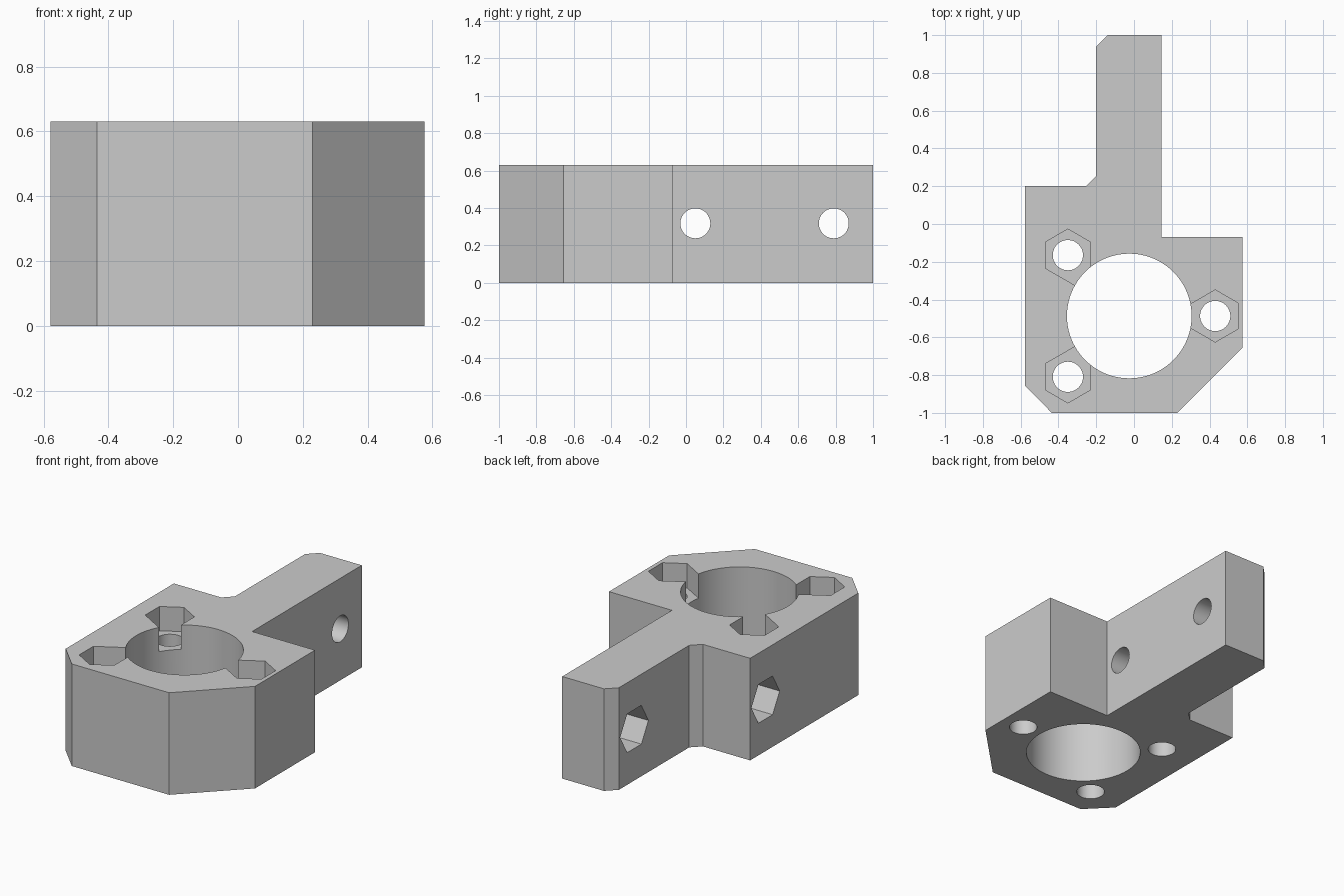
import bpy, bmesh
from math import radians, cos, sin, pi
from mathutils import Matrix, Vector

cube = bpy.data.objects.get("Cube")
if cube:
    bpy.data.objects.remove(cube, do_unlink=True)

HEIGHT = 0.63
BORE = (-0.025, -0.487)
NUT_R = 0.138          # corner radius of the nut pockets
BOLT_R = 0.08

grey = bpy.data.materials.new("light_grey")
grey.use_nodes = True
colour = (0.6, 0.6, 0.6, 1)
grey.diffuse_color = colour
grey.node_tree.nodes["Principled BSDF"].inputs["Base Color"].default_value = colour


def prism(name, points, low, high, frame=Matrix()):
    """Extrude a 2D outline from low to high along the frame's z axis."""
    bm = bmesh.new()
    face = bm.faces.new([bm.verts.new((x, y, low)) for x, y in points])
    new = bmesh.ops.extrude_face_region(bm, geom=[face])["geom"]
    verts = [v for v in new if isinstance(v, bmesh.types.BMVert)]
    bmesh.ops.translate(bm, verts=verts, vec=(0, 0, high - low))
    bmesh.ops.recalc_face_normals(bm, faces=bm.faces)
    bm.transform(frame)
    mesh = bpy.data.meshes.new(name)
    bm.to_mesh(mesh)
    bm.free()
    mesh.materials.append(grey)
    obj = bpy.data.objects.new(name, mesh)
    bpy.context.collection.objects.link(obj)
    return obj


def ring(centre, radius, sides, start=0.0):
    return [(centre[0] + radius * cos(start + 2 * pi * i / sides),
             centre[1] + radius * sin(start + 2 * pi * i / sides)) for i in range(sides)]


def open_nut(centre, angle):
    """Hexagon whose side facing the angle runs on to a point in the bore."""
    corners = ring((0, 0), NUT_R, 6, angle + pi / 6)[1:5]
    tip = NUT_R * 3 ** 0.5
    corners = corners + [(tip * cos(angle), tip * sin(angle))]
    # drop nothing else: the tip replaces the two corners of the open side
    first = ring((0, 0), NUT_R, 6, angle + pi / 6)
    corners = first[1:5] + [(tip * cos(angle), tip * sin(angle))]
    return [(centre[0] + x, centre[1] + y) for x, y in corners]


# Body outline: clamp block with a mounting arm
outline = [(-0.578, 0.2), (-0.255, 0.2), (-0.2, 0.255), (-0.2, 0.94), (-0.14, 1),
           (0.145, 1), (0.145, -0.07), (0.575, -0.07), (0.575, -0.655),
           (0.23, -1), (-0.435, -1), (-0.578, -0.855)]
body = prism("mounting_block", outline, 0, HEIGHT)

# Large vertical bore
cutters = [prism("bore_cutter", ring(BORE, 0.33, 96), -0.1, HEIGHT + 0.1)]

# Three vertical bolt holes with nut pockets open to the bore
for x, y, angle in ((-0.35, -0.165, -60), (-0.35, -0.809, 60), (0.43, -0.487, 180)):
    cutters.append(prism("bolt_cutter", ring((x, y), BOLT_R, 48), -0.1, HEIGHT + 0.1))
    cutters.append(prism("nut_cutter", open_nut((x, y), radians(angle)),
                         HEIGHT - 0.15, HEIGHT + 0.1))

# Two cross bolt holes, with nut pockets sunk from the right side
sideways = Matrix(((0, 0, 1, 0), (1, 0, 0, 0), (0, 1, 0, 0), (0, 0, 0, 1)))
for y, face_x in ((0.05, -0.578), (0.79, -0.2)):
    centre = (y, HEIGHT / 2 + 0.003)
    cutters.append(prism("cross_bolt_cutter", ring(centre, BOLT_R, 48), -0.8, 0.4, sideways))
    cutters.append(prism("cross_nut_cutter", ring(centre, NUT_R, 6),
                         face_x - 0.1, 0.02, sideways))

# Apply the cuts
bpy.context.view_layer.objects.active = body
for cutter in cutters:
    cutter.hide_render = True
    cut = body.modifiers.new("cut", "BOOLEAN")
    cut.operation = "DIFFERENCE"
    cut.solver = "EXACT"
    cut.object = cutter
    bpy.ops.object.modifier_apply(modifier=cut.name)
    bpy.data.objects.remove(cutter, do_unlink=True)

# Round holes smooth, corners sharp
bpy.ops.object.select_all(action="DESELECT")
body.select_set(True)
bpy.ops.object.shade_smooth_by_angle(angle=radians(30))
